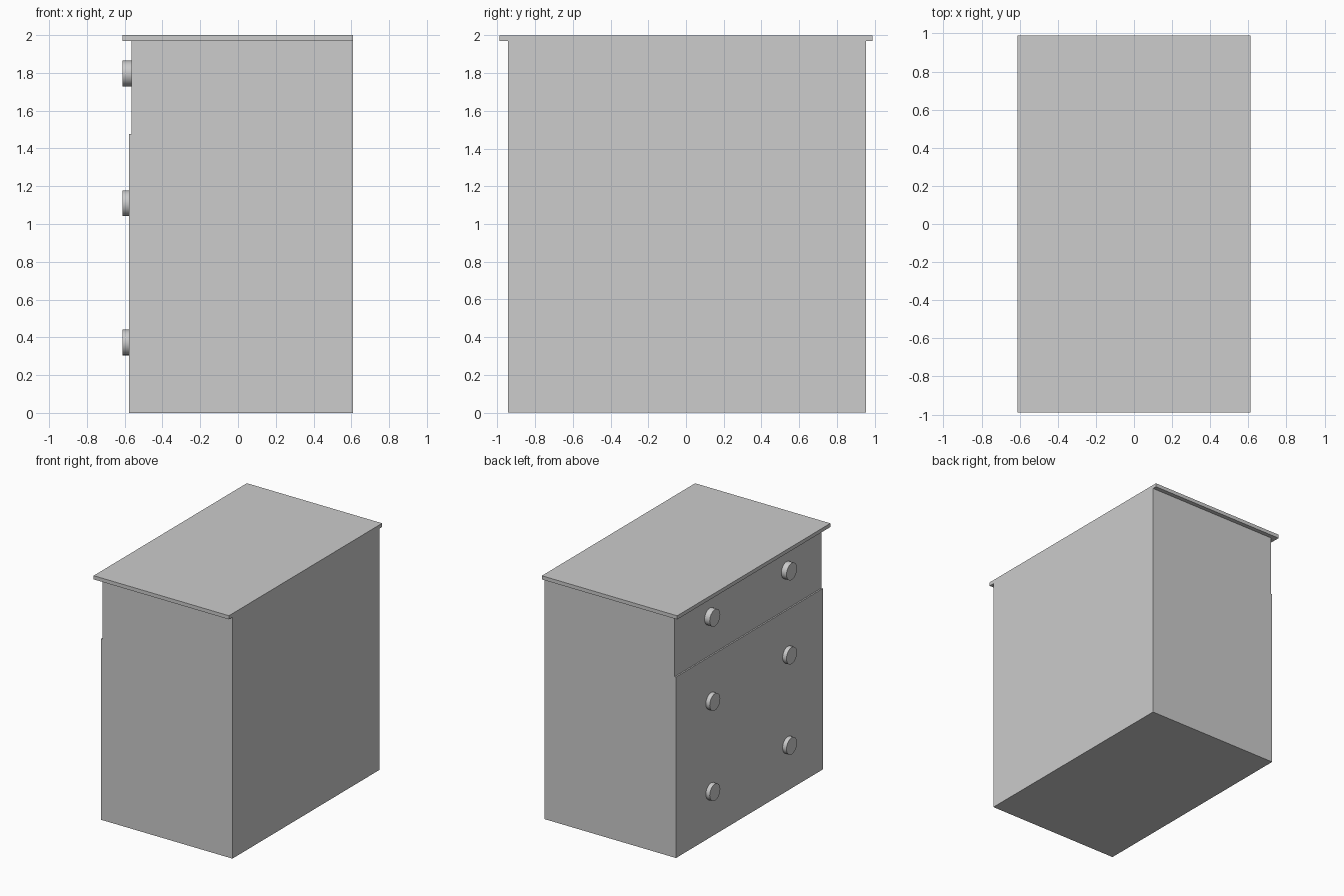
import bpy
import math

cube = bpy.data.objects.get("Cube")
if cube:
    bpy.data.objects.remove(cube, do_unlink=True)

grey = bpy.data.materials.new("plain_grey")
grey.use_nodes = True
colour = (0.604, 0.604, 0.604, 1)
grey.diffuse_color = colour
grey.node_tree.nodes["Principled BSDF"].inputs["Base Color"].default_value = colour


def box(name, low, high):
    """Box between two opposite corners."""
    bpy.ops.mesh.primitive_cube_add(size=1)
    ob = bpy.context.object
    ob.name = name
    ob.location = [(a + b) / 2 for a, b in zip(low, high)]
    ob.scale = [b - a for a, b in zip(low, high)]
    bpy.ops.object.transform_apply(location=True, scale=True)
    ob.data.materials.append(grey)
    return ob


def knob(name, y, z, back, front):
    """Round drawer knob lying along x."""
    bpy.ops.mesh.primitive_cylinder_add(
        vertices=32, radius=0.068, depth=back - front,
        location=((back + front) / 2, y, z), rotation=(0, math.pi / 2, 0))
    ob = bpy.context.object
    ob.name = name
    ob.data.materials.append(grey)
    bpy.ops.object.shade_smooth_by_angle(angle=math.radians(40))


SIDE_MIN, SIDE_MAX = -0.943, 0.953
UPPER_FACE, LOWER_FACE, KNOB_FACE = -0.565, -0.577, -0.612
BACK, STEP, TOP_BASE = 0.61, 1.477, 1.97

# Cabinet body: the lower part stands slightly proud of the upper drawer
box("lower_cabinet", (LOWER_FACE, SIDE_MIN, 0), (BACK, SIDE_MAX, STEP))
box("upper_cabinet", (UPPER_FACE, SIDE_MIN, STEP), (BACK, SIDE_MAX, TOP_BASE))

# Overhanging top board, flush at the back
box("top_board", (KNOB_FACE, -0.988, TOP_BASE), (BACK, 0.988, 2))

# Three rows of paired knobs
rows = {"bottom": (0.373, LOWER_FACE), "middle": (1.11, LOWER_FACE),
        "top": (1.797, UPPER_FACE)}
for row, (z, face) in rows.items():
    for side, y in (("near", -0.49), ("far", 0.5)):
        knob(f"{row}_knob_{side}", y, z, face + 0.005, KNOB_FACE)
